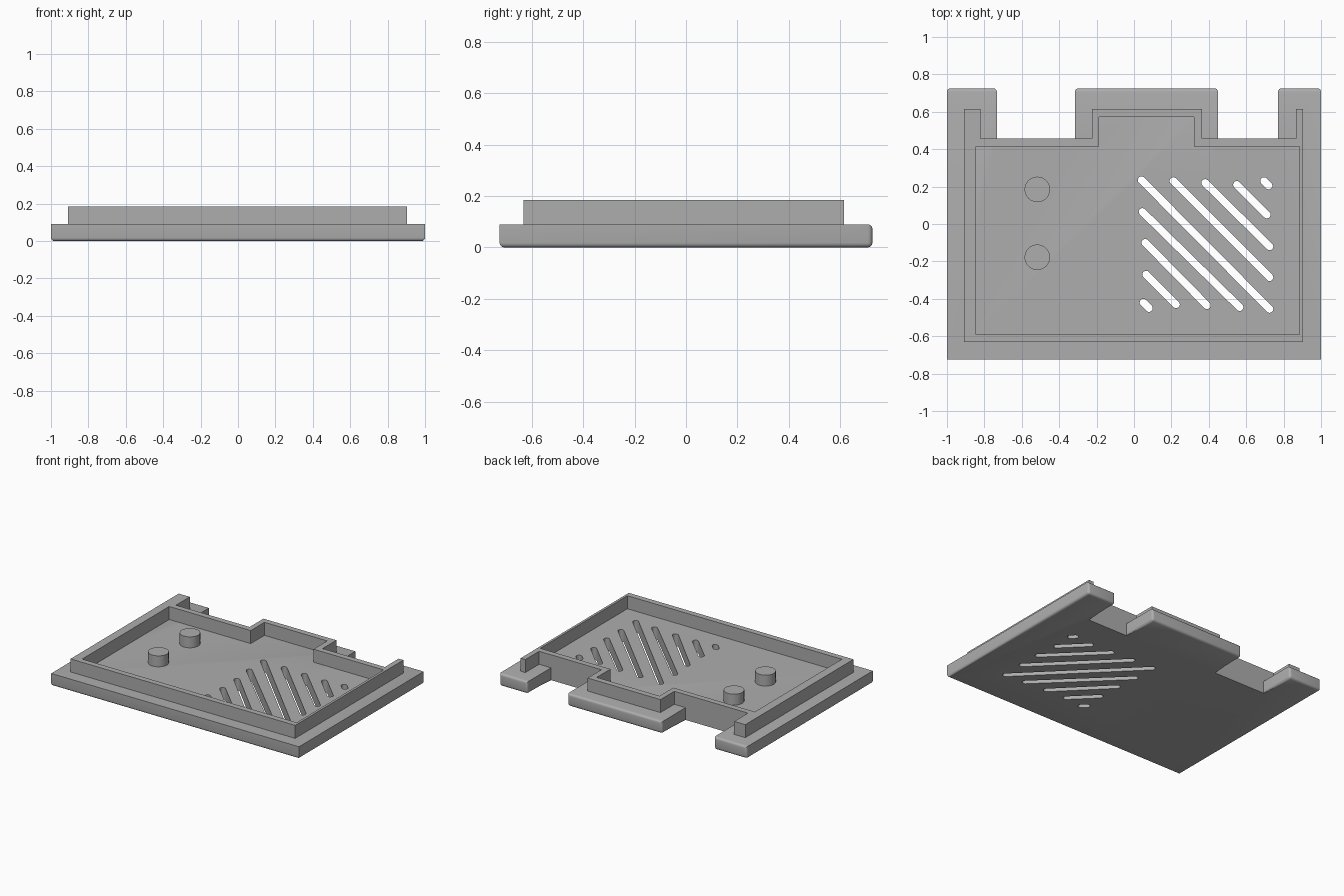
import bpy, bmesh, math

old = bpy.data.objects.get("Cube")
if old:
    bpy.data.objects.remove(old, do_unlink=True)

PLATE_TOP, WALL_TOP, POST_TOP = 0.09, 0.185, 0.17
BACK, NOTCH, ROUND = 0.725, 0.456, 0.018

grey = bpy.data.materials.new("plain_grey")
grey.use_nodes = True
colour = (0.42, 0.42, 0.42, 1)
grey.diffuse_color = colour
grey.node_tree.nodes["Principled BSDF"].inputs["Base Color"].default_value = colour


def prism(bm, outline, low, high):
    """Extrude a flat outline between two heights."""
    face = bm.faces.new([bm.verts.new((x, y, low)) for x, y in outline])
    bm.normal_update()
    if face.normal.z > 0:
        face.normal_flip()
    top = bmesh.ops.extrude_face_region(bm, geom=[face], use_keep_orig=True)["geom"]
    for v in top:
        if isinstance(v, bmesh.types.BMVert):
            v.co.z = high
    bmesh.ops.recalc_face_normals(bm, faces=bm.faces)


def make(name, bm):
    mesh = bpy.data.meshes.new(name)
    bm.to_mesh(mesh)
    bm.free()
    mesh.materials.append(grey)
    obj = bpy.data.objects.new(name, mesh)
    bpy.context.collection.objects.link(obj)
    return obj


def activate(obj):
    bpy.ops.object.select_all(action='DESELECT')
    obj.select_set(True)
    bpy.context.view_layer.objects.active = obj


def cut(obj, cutter):
    """Subtract the cutter, then discard it."""
    cutter.hide_render = True
    mod = obj.modifiers.new("cut", 'BOOLEAN')
    mod.operation, mod.solver, mod.object = 'DIFFERENCE', 'EXACT', cutter
    activate(obj)
    bpy.ops.object.modifier_apply(modifier=mod.name)
    bpy.data.objects.remove(cutter, do_unlink=True)


def smooth(obj):
    activate(obj)
    bpy.ops.object.shade_smooth_by_angle(angle=math.radians(35))


def capsule(start, end, r, steps=8):
    """Outline of a slot with round ends."""
    heading = math.atan2(end[1] - start[1], end[0] - start[0])
    pts = []
    for centre, first in ((end, heading - math.pi / 2), (start, heading + math.pi / 2)):
        for i in range(steps + 1):
            a = first + math.pi * i / steps
            pts.append((centre[0] + r * math.cos(a), centre[1] + r * math.sin(a)))
    return pts


# Base plate with three tabs along the back
bm = bmesh.new()
prism(bm, [(-1, -BACK), (1, -BACK), (1, BACK), (0.77, BACK), (0.77, NOTCH),
           (0.449, NOTCH), (0.449, BACK), (-0.316, BACK), (-0.316, NOTCH),
           (-0.733, NOTCH), (-0.733, BACK), (-1, BACK)], 0, PLATE_TOP)


def rounded(edge):
    a, b = (v.co for v in edge.verts)
    at_back = min(a.y, b.y) > BACK - 0.001
    in_notch = abs(a.y - NOTCH) < 0.001 and abs(b.y - NOTCH) < 0.001
    return at_back or (max(a.z, b.z) < 0.001 and not in_notch)


bmesh.ops.bevel(bm, geom=[e for e in bm.edges if rounded(e)], offset=ROUND,
                segments=4, profile=0.5, affect='EDGES', clamp_overlap=True)
plate = make("base_plate", bm)

# Diagonal vent slots
bm = bmesh.new()
for start, end in (((0.04, 0.235), (0.725, -0.455)), ((0.21, 0.23), (0.725, -0.285)),
                   ((0.38, 0.22), (0.725, -0.12)), ((0.55, 0.21), (0.71, 0.05)),
                   ((0.695, 0.23), (0.72, 0.205)), ((0.045, 0.065), (0.565, -0.445)),
                   ((0.06, -0.10), (0.39, -0.435)), ((0.065, -0.27), (0.225, -0.43)),
                   ((0.05, -0.42), (0.08, -0.45))):
    prism(bm, capsule(start, end, 0.02), -0.1, 0.2)
cut(plate, make("slot_cutter", bm))
smooth(plate)

# Raised rim following the tabs, hollowed out by the inner outline
bm = bmesh.new()
prism(bm, [(-0.909, -0.632), (0.904, -0.632), (0.904, 0.615), (0.866, 0.615),
           (0.866, NOTCH), (0.363, NOTCH), (0.363, 0.615), (-0.225, 0.615),
           (-0.225, NOTCH), (-0.82, NOTCH), (-0.82, 0.615), (-0.909, 0.615)],
      PLATE_TOP, WALL_TOP)
rim = make("raised_rim", bm)
bm = bmesh.new()
prism(bm, [(-0.845, -0.59), (0.886, -0.59), (0.886, 0.414), (0.32, 0.414),
           (0.32, 0.572), (-0.187, 0.572), (-0.187, 0.414), (-0.845, 0.414)], 0, 0.3)
cut(rim, make("rim_cutter", bm))

# Two round posts on the floor
for name, y in (("back_post", 0.185), ("front_post", -0.178)):
    bm = bmesh.new()
    bmesh.ops.create_cone(bm, cap_ends=True, segments=40, radius1=0.068,
                          radius2=0.068, depth=POST_TOP - PLATE_TOP)
    bmesh.ops.translate(bm, verts=bm.verts,
                        vec=(-0.517, y, (POST_TOP + PLATE_TOP) / 2))
    smooth(make(name, bm))
